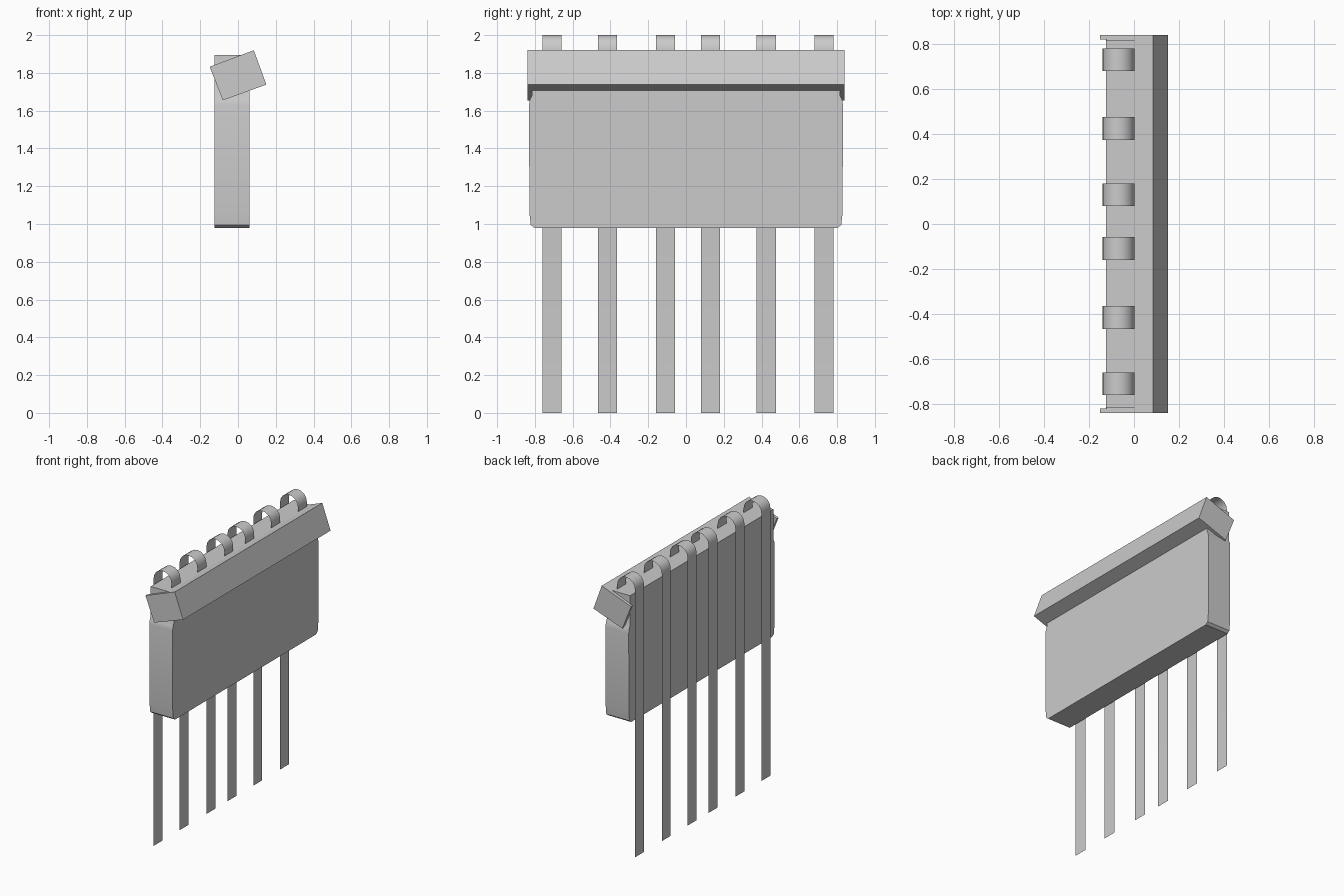
import bpy, bmesh, math

if "Cube" in bpy.data.objects:
    bpy.data.objects.remove(bpy.data.objects["Cube"])


def finish(name, bm, smooth=None):
    bmesh.ops.recalc_face_normals(bm, faces=bm.faces)
    me = bpy.data.meshes.new(name)
    bm.to_mesh(me)
    bm.free()
    ob = bpy.data.objects.new(name, me)
    bpy.context.collection.objects.link(ob)
    if smooth:
        bpy.ops.object.select_all(action='DESELECT')
        ob.select_set(True)
        bpy.context.view_layer.objects.active = ob
        bpy.ops.object.shade_smooth_by_angle(angle=math.radians(smooth))
    return ob


def prism(name, points, offset, smooth=None):
    """Extrude a closed 3D outline along an offset vector."""
    bm = bmesh.new()
    face = bm.faces.new([bm.verts.new(p) for p in points])
    ext = bmesh.ops.extrude_face_region(bm, geom=[face])
    top = [v for v in ext['geom'] if isinstance(v, bmesh.types.BMVert)]
    bmesh.ops.translate(bm, verts=top, vec=offset)
    return finish(name, bm, smooth)


# Main panel: half outline in (y, z), mirrored, extruded through its thickness
half = [(0.803, 0.98), (0.822, 0.995), (0.829, 1.06), (0.831, 1.63),
        (0.826, 1.66), (0.816, 1.68), (0.816, 1.895)]
outline = half + [(-y, z) for y, z in reversed(half)]
prism("panel_body", [(-0.125, y, z) for y, z in outline], (0.185, 0, 0), 30)

# Tilted flap along the front upper edge, flush with the panel's back
flap = [(-0.122, 1.841), (0.084, 1.92), (0.15, 1.738), (-0.08, 1.655), (-0.122, 1.76)]
prism("front_flap", [(x, -0.82, z) for x, z in flap], (0, 1.64, 0))

# Thin end caps of the flap, full rectangle in side view
cap = [(-0.15, 1.832), (0.084, 1.92), (0.15, 1.738), (-0.08, 1.655)]
for side, y in (("left", -0.84), ("right", 0.82)):
    prism("flap_end_" + side, [(x, y, z) for x, z in cap], (0, 0.02, 0))

# Thin straps: hang down the back and loop over the top edge into the panel
radius, cx, cz = 0.071, -0.069, 1.929
path = [(cx - radius, 0.0)]
path += [(cx - radius * math.cos(math.pi * i / 8),
          cz + radius * math.sin(math.pi * i / 8)) for i in range(9)]
path.append((cx + radius, 1.86))
for n, y in enumerate((-0.71, -0.415, -0.108, 0.13, 0.425, 0.73), 1):
    bm = bmesh.new()
    rows = [[bm.verts.new((x, y + s * 0.051, z)) for s in (-1, 1)] for x, z in path]
    for a, b in zip(rows, rows[1:]):
        bm.faces.new((a[0], a[1], b[1], b[0]))
    finish(f"strap_{n}", bm, 40)
